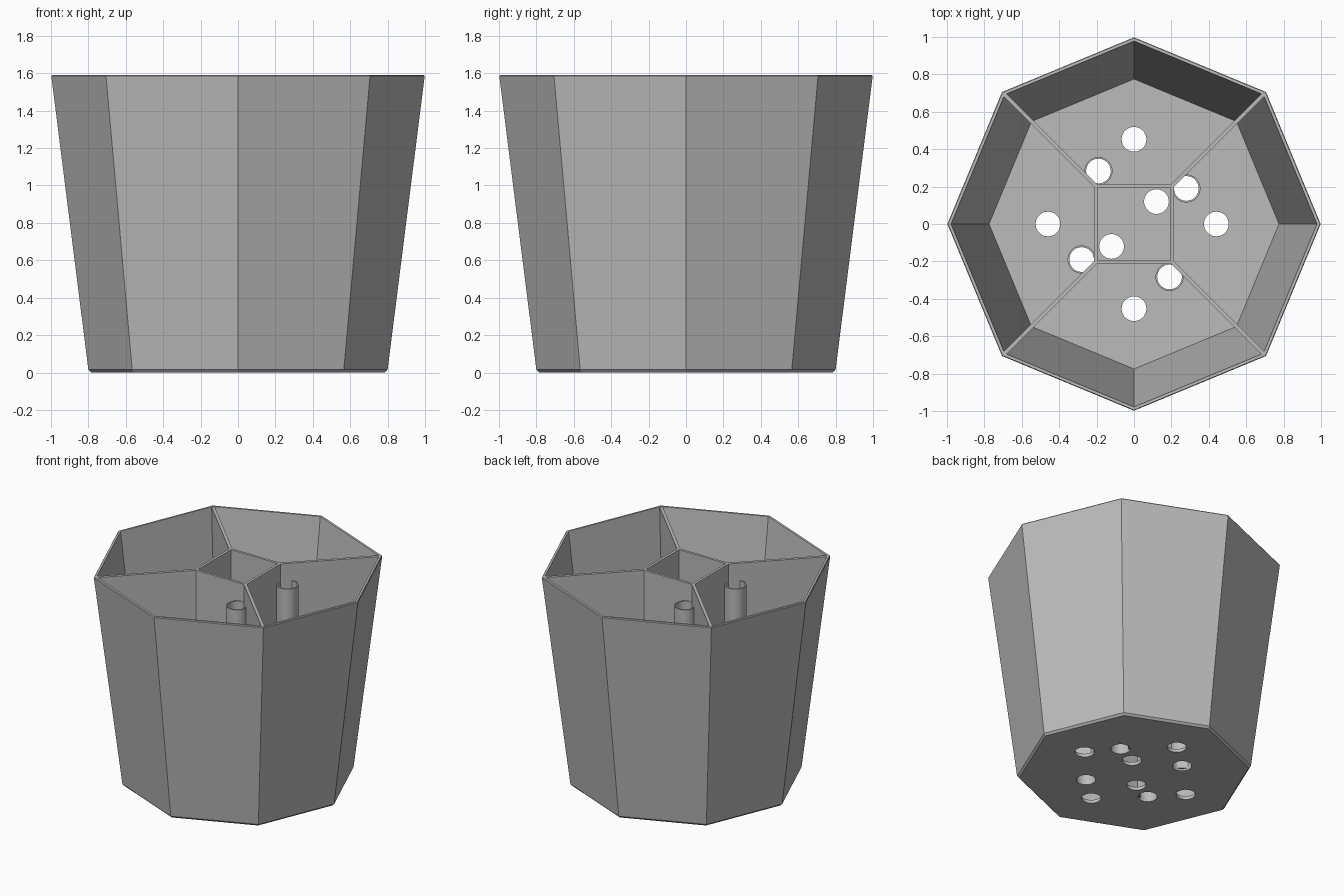
import bpy, bmesh, math
from math import cos, sin, pi
from mathutils import Matrix

if "Cube" in bpy.data.objects:
    bpy.data.objects.remove(bpy.data.objects["Cube"], do_unlink=True)

HEIGHT, FLOOR, HOLE_R = 1.59, 0.025, 0.066

grey = bpy.data.materials.new("plain_grey")
grey.use_nodes = True
grey.diffuse_color = (0.5, 0.5, 0.5, 1)
grey.node_tree.nodes["Principled BSDF"].inputs["Base Color"].default_value = (0.5, 0.5, 0.5, 1)


def finish(name, bm, smooth=False):
    bmesh.ops.recalc_face_normals(bm, faces=bm.faces)
    mesh = bpy.data.meshes.new(name)
    bm.to_mesh(mesh)
    bm.free()
    mesh.materials.append(grey)
    obj = bpy.data.objects.new(name, mesh)
    bpy.context.collection.objects.link(obj)
    bpy.ops.object.select_all(action='DESELECT')
    obj.select_set(True)
    bpy.context.view_layer.objects.active = obj
    if smooth:
        bpy.ops.object.shade_smooth_by_angle(angle=math.radians(35))
    return obj


def loft(bm, profile, sides, turn=0.0, centre=(0, 0), ring=False):
    """Sweep a (radius, z) profile round a vertical axis; ring joins its ends, else they are capped."""
    rows = []
    for r, z in profile:
        angles = [turn + 2 * pi * i / sides for i in range(sides)]
        rows.append([bm.verts.new((centre[0] + r * cos(a), centre[1] + r * sin(a), z)) for a in angles])
    pairs = list(zip(rows, rows[1:]))
    if ring:
        pairs.append((rows[-1], rows[0]))
    else:
        bm.faces.new(rows[0])
        bm.faces.new(rows[-1])
    for a, b in pairs:
        for i in range(sides):
            j = (i + 1) % sides
            bm.faces.new((a[i], a[j], b[j], b[i]))


# Hole positions
tube_spots = [(-0.19, 0.283), (0.28, 0.19), (-0.28, -0.19), (0.19, -0.283)]
drain_spots = [(0, 0.453), (0, -0.453), (0.44, 0), (-0.46, 0), (0.12, 0.12), (-0.12, -0.12)]

# Eight-sided pot shell with chamfered base and rim
bm = bmesh.new()
loft(bm, [(0.785, 0), (0.8, 0.015), (0.998, HEIGHT - 0.006), (0.994, HEIGHT),
          (0.978, HEIGHT), (0.775, FLOOR)], 8)
shell = finish("pot_shell", bm)

# Cut the round holes through the floor
bm = bmesh.new()
for spot in tube_spots + drain_spots:
    loft(bm, [(HOLE_R, -0.1), (HOLE_R, 0.1)], 40, centre=spot)
cutter = finish("hole_cutter", bm)
cutter.hide_render = True
bpy.context.view_layer.objects.active = shell
cut = shell.modifiers.new("holes", 'BOOLEAN')
cut.operation = 'DIFFERENCE'
cut.solver = 'EXACT'
cut.object = cutter
bpy.ops.object.modifier_apply(modifier=cut.name)
bpy.data.objects.remove(cutter, do_unlink=True)

# Square middle compartment
root2 = math.sqrt(2)
bm = bmesh.new()
loft(bm, [(0.214 * root2, FLOOR - 0.01), (0.214 * root2, HEIGHT - 0.002),
          (0.195 * root2, HEIGHT - 0.002), (0.195 * root2, FLOOR - 0.01)], 4, turn=pi / 4, ring=True)
finish("centre_compartment", bm)

# Divider walls from the square's corners to the shell's corners
for k, name in enumerate(["back_left", "back_right", "front_right", "front_left"]):
    bm = bmesh.new()
    outline = [(0.285, FLOOR - 0.01), (0.783, FLOOR - 0.01), (0.984, HEIGHT - 0.002), (0.285, HEIGHT - 0.002)]
    face = bm.faces.new([bm.verts.new((r, -0.011, z)) for r, z in outline])
    side = bmesh.ops.extrude_face_region(bm, geom=[face])
    bmesh.ops.translate(bm, vec=(0, 0.022, 0),
                        verts=[v for v in side["geom"] if isinstance(v, bmesh.types.BMVert)])
    bmesh.ops.rotate(bm, verts=bm.verts, matrix=Matrix.Rotation(pi / 4 + k * pi / 2, 3, 'Z'))
    finish("divider_" + name, bm)

# Upright tubes, open at both ends
for k, spot in enumerate(tube_spots):
    bm = bmesh.new()
    loft(bm, [(0.075, FLOOR), (0.075, 1.455), (HOLE_R, 1.455), (HOLE_R, FLOOR)], 40, centre=spot, ring=True)
    finish("tube_%d" % (k + 1), bm, smooth=True)
